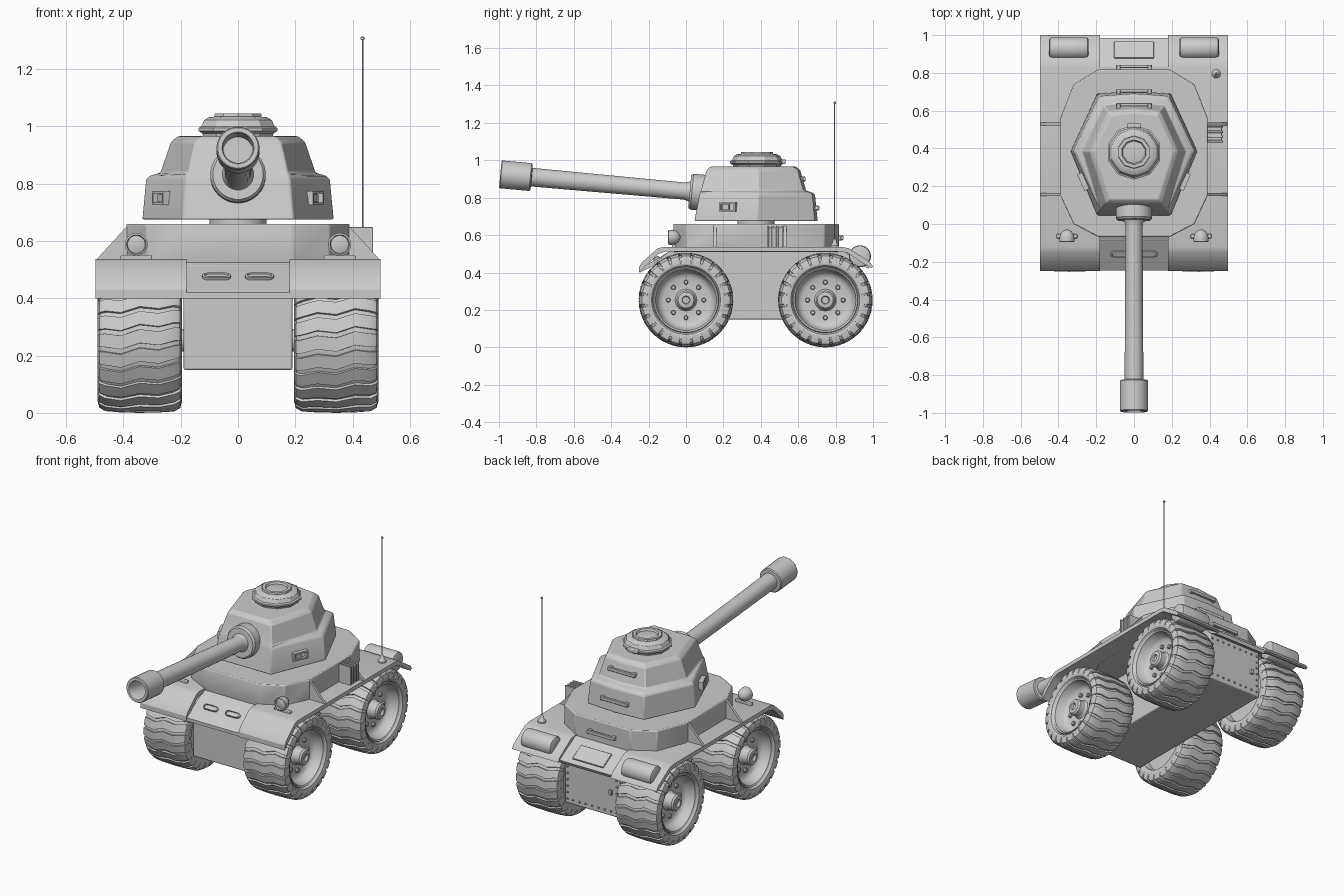
import bpy, bmesh
from math import sin, cos, pi, radians
from mathutils import Matrix, Vector

if "Cube" in bpy.data.objects:
    bpy.data.objects.remove(bpy.data.objects["Cube"])

T = Matrix.Translation
R = Matrix.Rotation


def loft(name, groups, mat=Matrix(), bevel=0):
    """Each group is a list of equal-length rings, bridged and capped."""
    bm = bmesh.new()
    for rings in groups:
        vs = [[bm.verts.new(p) for p in ring] for ring in rings]
        n = len(vs[0])
        for a, b in zip(vs, vs[1:]):
            for i in range(n):
                j = (i + 1) % n
                bm.faces.new((a[i], a[j], b[j], b[i]))
        bm.faces.new(vs[0][::-1])
        bm.faces.new(vs[-1])
    bmesh.ops.recalc_face_normals(bm, faces=bm.faces)
    me = bpy.data.meshes.new(name)
    bm.to_mesh(me)
    bm.free()
    ob = bpy.data.objects.new(name, me)
    ob.matrix_world = mat
    bpy.context.collection.objects.link(ob)
    if bevel:
        m = ob.modifiers.new("bevel", 'BEVEL')
        m.width, m.segments = bevel, 2
        m.limit_method, m.angle_limit = 'ANGLE', radians(25)
    return ob


def turn(profile, n):
    """Rings for a (radius, height) profile turned about z."""
    return [[(r * cos(2 * pi * (i + .5) / n), r * sin(2 * pi * (i + .5) / n), h) for i in range(n)]
            for r, h in profile]


def lathe(name, profile, mat=Matrix(), n=24):
    return loft(name, [turn(profile, n)], mat)


def across(name, prof, x0, x1, bevel=0):
    """A (y, z) profile extruded along x."""
    return loft(name, [[[(x, y, z) for y, z in prof] for x in (x0, x1)]], bevel=bevel)


def box_rings(c, s):
    (x, y, z), (a, b, d) = c, (s[0] / 2, s[1] / 2, s[2] / 2)
    return [[(x - a, y - b, h), (x + a, y - b, h), (x + a, y + b, h), (x - a, y + b, h)]
            for h in (z - d, z + d)]


def box(name, c, s, mat=Matrix(), bevel=0):
    return loft(name, [box_rings(c, s)], mat, bevel)


# Lower hull
across("lower_hull", [(-.17, .15), (.92, .15), (.92, .455), (.84, .52), (-.08, .52), (-.17, .45)],
       -.19, .19, .006)

# Fender sheets and the slightly sunken centre strip
fender = [(-.25, .40), (-.25, .43), (-.235, .455), (-.15, .53), (-.12, .537), (.83, .537), (.87, .53),
          (.985, .455), (1, .43), (.985, .425), (.86, .507), (.82, .512), (-.11, .512), (-.15, .498)]
for s in (1, -1):
    across("fender", fender, s * .18, s * .497)
across("hull_centre_sheet", [(-.245, .40), (-.245, .42), (-.23, .43), (-.06, .53), (.83, .53), (.985, .44),
                             (.975, .42), (.82, .50), (-.05, .50)], -.185, .185)

# Octagonal upper deck
half = [(.39, .15), (.39, .56), (.32, .74), (.19, .818)]
left = [(-x, y) for x, y in half[::-1]]
outline = half + left + [(-.32, 0), (-.19, -.068), (.19, -.068), (.32, 0)]
loft("upper_deck", [[[(x, y, z) for x, y in outline] for z in (.51, .66)]], bevel=.006)

# Gusset plates bracing the deck
for s in (1, -1):
    for y in (.155, .53):
        loft("gusset", [[[(s * .37, yy, .53), (s * .495, yy, .535), (s * .385, yy, .655), (s * .37, yy, .655)]
                         for yy in (y - .008, y + .008)]])

# Turret: stepped hexagon on a neck
lathe("turret_neck", [(.1, .65), (.1, .69)], T((0, .375, 0)))


def hexa(xv, xb, yb, xf, yf, z):
    return [(xv, .385, z), (xb, yb, z), (0, yb + .014, z), (-xb, yb, z),
            (-xv, .385, z), (-xf, yf, z), (xf, yf, z)]


loft("turret", [[hexa(.335, .195, .69, .195, .045, .675), hexa(.322, .185, .676, .182, .072, .815),
                 hexa(.31, .178, .665, .18, .075, .827), hexa(.272, .16, .628, .175, .08, .838),
                 hexa(.235, .137, .597, .15, .11, .947), hexa(.21, .122, .575, .13, .13, .966)]], bevel=.006)

# Commander cupola with recessed hatch
lathe("cupola", [(.125, .95), (.13, .975), (.145, .985), (.145, .995), (.135, 1.0), (.124, 1.022), (.108, 1.032),
                 (.087, 1.034), (.085, 1.045), (.066, 1.045), (.06, 1.034), (.05, 1.036)], T((0, .38, 0)), 10)
box("cupola_hinge", (0, .52, .993), (.07, .025, .025), bevel=.005)

# Gun: mantlet, barrel and muzzle in one turned profile
gun = T((0, .02, .833)) @ R(radians(84.8), 4, 'X')
lathe("gun", [(.09, -.14), (.097, -.1), (.097, -.012), (.088, 0), (.055, 0), (.05, .012), (.046, .03), (.05, .848),
              (.07, .85), (.075, .856), (.075, 1.012), (.071, 1.017), (.056, 1.017), (.052, 1.01),
              (.052, .87)], gun, 28)

# Vision ports on the turret front sides
for s in (1, -1):
    m = T((s * .268, .225, .75)) @ R(s * radians(-24), 4, 'Z')
    loft("vision_port", [box_rings((0, 0, .02), (.03, .095, .008)), box_rings((0, 0, -.02), (.03, .095, .008)),
                         box_rings((0, .043, 0), (.03, .009, .04)), box_rings((0, -.043, 0), (.03, .009, .04)),
                         box_rings((s * -.004, -.012, 0), (.03, .04, .025))], m)

# Grab handles down the back
for y, z in ((.835, .585), (.705, .745), (.632, .90)):
    parts = [box_rings((0, y, z), (.19, .016, .02))]
    parts += [box_rings((s * .082, y - .02, z), (.02, .05, .025)) for s in (1, -1)]
    loft("grab_handle", parts, bevel=.003)

# Front vision slots on the sloping plate
for s in (1, -1):
    m = T((s * .075, -.158, .474)) @ R(radians(30), 4, 'X')
    slot = [(dx * .033 + .017 * cos(a), .017 * sin(a)) for dx, a0 in ((1, -pi / 2), (-1, pi / 2))
            for a in [a0 + k * pi / 6 for k in range(7)]]
    loft("front_slot", [[[(x * f, y * f, h) for x, y in slot]
                         for f, h in ((1, -.01), (1, .008), (.85, .01), (.8, .004))]], m)

# Headlights
for s in (1, -1):
    lathe("headlight", [(.008, -.045), (.025, -.036), (.036, -.02), (.04, 0), (.04, .018), (.034, .02), (.031, .01),
                        (.015, .015)], T((s * .355, -.075, .588)) @ R(pi / 2, 4, 'X'))
    box("headlight_foot", (s * .355, -.065, .542), (.11, .022, .018), bevel=.004)

# Rear stowage rolls and the engine panel
for s in (1, -1):
    lathe("stowage_roll", [(.044, -.105), (.055, -.1), (.059, -.088), (.059, .088), (.055, .1), (.044, .105)],
          T((s * .345, .93, .487)) @ R(pi / 2, 4, 'Y'))
box("rear_panel", (0, 0, .003), (.21, .1, .012), T((0, .92, .483)) @ R(radians(-30), 4, 'X'), .003)

# Finned box on the right side
fins = [box_rings((.425, .475, .585), (.08, .07, .11))]
fins += [box_rings((.43, .438 + i * .025, .592), (.082, .012, .115)) for i in range(4)]
loft("side_fin_box", fins, bevel=.003)

# Whip antenna
lathe("antenna", [(.024, .53), (.024, .545), (.014, .556), (.008, .575), (.003, .58), (.0025, 1.302),
                  (.007, 1.304), (.007, 1.311), (.003, 1.314)], T((.435, .795, 0)), 12)

# Rear hull door, hinge pins and rivets
rivets = []
for x, z in ([(s * .17, .18 + k * .04) for s in (1, -1) for k in range(7)] +
             [(-.13 + k * .0433, z) for k in range(7) for z in (.18, .42)]):
    rivets.append(box_rings((x, .922, z), (.009, .01, .009)))
loft("rear_rivets", rivets)
box("rear_latch", (-.13, .925, .3), (.02, .02, .03), bevel=.003)

# Wheels: tyre, dished rim and hub in one profile, plus bolts and wavy lugs
wheel = [(.018, .112), (.022, .125), (.042, .122), (.05, .112), (.05, .075), (.058, .062), (.12, .06), (.138, .068),
         (.15, .08), (.163, .128), (.172, .134), (.176, .128), (.184, .14), (.21, .147), (.228, .138), (.24, .115),
         (.244, .06), (.244, -.06), (.24, -.115), (.228, -.138), (.21, -.147), (.17, -.14), (.16, -.1)]
bolt = [(.013, .05), (.013, .072), (.009, .077)]
shape = [(-1, .215, .10), (-.96, .236, .10), (-.82, .248, .09), (-.45, .252, .03), (0, .253, .06),
         (.45, .252, -.03), (.82, .248, 0), (.96, .236, 0), (1, .215, 0)]
COUNT = 24
lugs = []
for k in range(COUNT):
    group = []
    for f, r, off in shape:
        th = 2 * pi * k / COUNT + off
        group.append([(q * cos(th + d), q * sin(th + d), f * .147)
                      for q, d in ((r - .02, -.105), (r, -.095), (r, .095), (r - .02, .105))])
    lugs.append(group)
for y in (0, .745):
    for s in (1, -1):
        m = T((s * .343, y, .253)) @ R(s * pi / 2, 4, 'Y')
        lathe("wheel", wheel, m, 48)
        loft("tyre_lugs", lugs, m)
        loft("wheel_bolts", [[[Vector(p) + Vector((.095 * cos(k * pi / 4), .095 * sin(k * pi / 4), 0))
                               for p in ring] for ring in turn(bolt, 8)] for k in range(8)], m)
    lathe("axle", [(.04, -.25), (.04, .25)], T((0, y, .253)) @ R(pi / 2, 4, 'Y'), 16)

# Smooth shading with sharp edges kept
bpy.ops.object.select_all(action='SELECT')
bpy.context.view_layer.objects.active = bpy.context.selected_objects[0]
bpy.ops.object.shade_smooth_by_angle(angle=radians(30))
